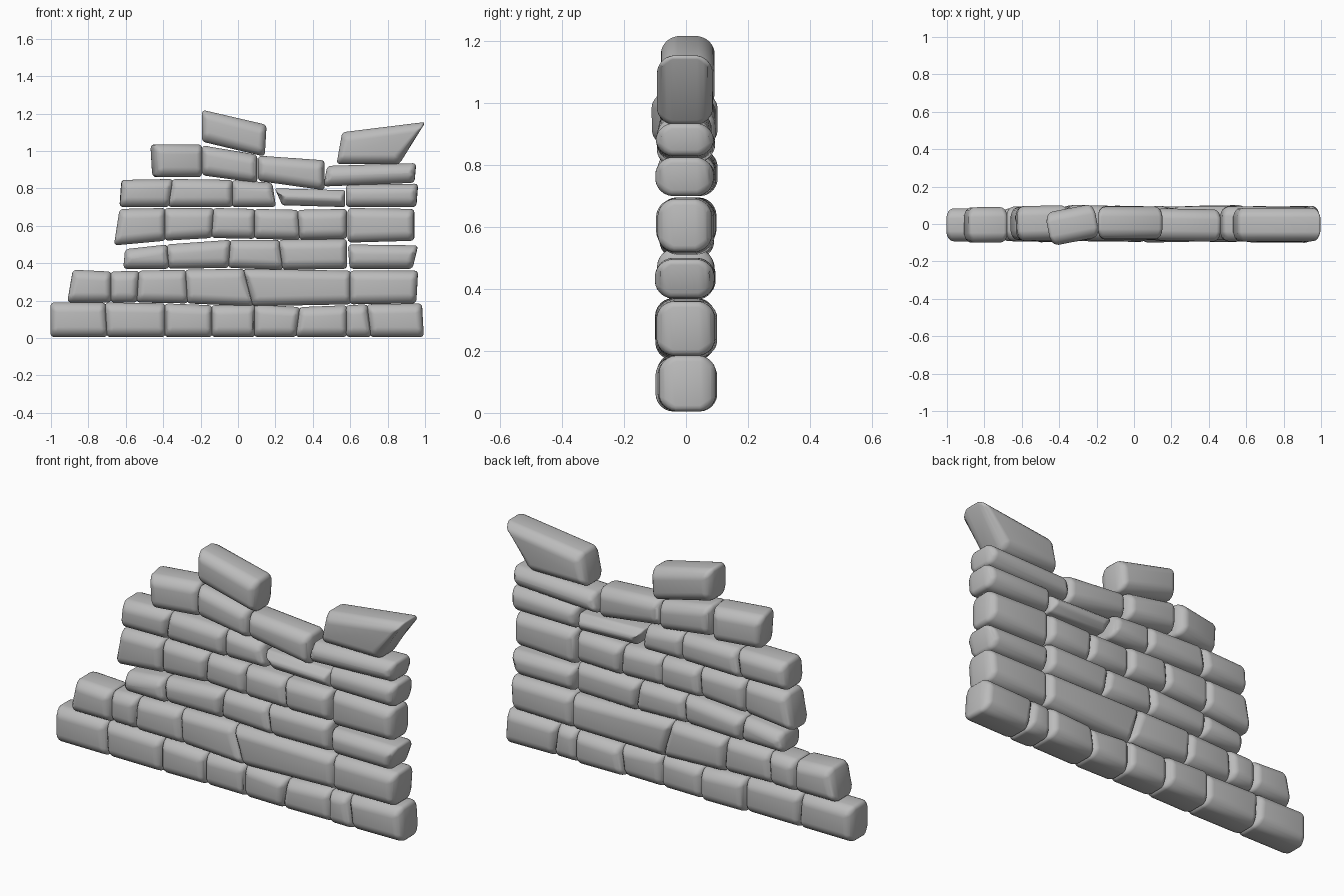
import bpy
import bmesh
import random
from math import radians
from mathutils import Matrix, Vector

cube = bpy.data.objects.get("Cube")
if cube:
    bpy.data.objects.remove(cube, do_unlink=True)

rng = random.Random(4)

# One plain grey for every stone
stone_grey = bpy.data.materials.new("stone_grey")
stone_grey.use_nodes = True
colour = (0.5, 0.5, 0.5, 1)
stone_grey.diffuse_color = colour
stone_grey.node_tree.nodes["Principled BSDF"].inputs["Base Color"].default_value = colour


def stone(name, corners, depth, shift, yaw=0.0):
    """Rounded block whose front outline is the given four corners."""
    bm = bmesh.new()
    signs = [(-1, -1), (1, -1), (1, 1), (-1, 1)]
    chamfer = 0.034
    sections = [(-depth, chamfer), (chamfer - depth, 0),
                (depth - chamfer, 0), (depth, chamfer)]
    loops = []
    for y, inset in sections:
        loop = []
        for (x, z), (sx, sz) in zip(corners, signs):
            loop.append(bm.verts.new((x - sx * inset * 0.6, y + shift, z - sz * inset)))
        loops.append(loop)

    # Skin the sections and close both ends
    for near, far in zip(loops, loops[1:]):
        for i in range(len(near)):
            j = (i + 1) % len(near)
            bm.faces.new((near[i], near[j], far[j], far[i]))
    bm.faces.new(loops[0])
    bm.faces.new(loops[-1])
    bmesh.ops.recalc_face_normals(bm, faces=bm.faces)

    # Turn the block about its own upright axis
    centre = sum((v.co for v in bm.verts), Vector()) / len(bm.verts)
    bmesh.ops.rotate(bm, verts=bm.verts, cent=centre,
                     matrix=Matrix.Rotation(radians(yaw), 3, "Z"))
    for face in bm.faces:
        face.smooth = True

    mesh = bpy.data.meshes.new(name)
    bm.to_mesh(mesh)
    bm.free()
    mesh.materials.append(stone_grey)
    block = bpy.data.objects.new(name, mesh)
    bpy.context.collection.objects.link(block)
    bevel = block.modifiers.new("worn_edges", "BEVEL")
    bevel.width = 0.022
    bevel.segments = 3
    bevel.limit_method = "NONE"
    return block


def course(name, *joints, yaw=None):
    """Lay stones between joints given as bottom x, bottom z, top x, top z."""
    for i, (left, right) in enumerate(zip(joints, joints[1:])):
        grow = 0.003
        corners = [(left[0] - grow, left[1]), (right[0] + grow, right[1]),
                   (right[2] + grow, right[3]), (left[2] - grow, left[3])]
        depth = rng.uniform(0.086, 0.096)
        shift = rng.uniform(-0.006, 0.006)
        turn = rng.uniform(-1.5, 1.5) if yaw is None else yaw
        label = name + "_stone_" + "abcdefghij"[i]
        stone(label, corners, depth, shift, turn)


# Bottom course
course("base_course",
       (-1, .005, -1, .19), (-.7, .005, -.71, .19), (-.39, .005, -.39, .185),
       (-.14, .005, -.14, .175), (.09, .005, .09, .18), (.31, .005, .33, .165),
       (.58, .005, .58, .175), (.71, .005, .69, .18), (.99, .005, .98, .185))

# Second course, with the long stone
course("second_course",
       (-.91, .19, -.88, .365), (-.68, .19, -.68, .355), (-.54, .19, -.53, .36),
       (-.27, .185, -.28, .365), (.08, .17, .03, .37), (.6, .18, .6, .36),
       (.95, .185, .96, .36))

# Third course
course("third_course",
       (-.61, .37, -.6, .475), (-.37, .37, -.38, .5), (-.05, .375, -.04, .525),
       (.24, .365, .22, .525), (.58, .37, .58, .53))
course("third_course_end", (.6, .37, .59, .5), (.93, .37, .96, .495))

# Fourth course
course("fourth_course",
       (-.66, .495, -.63, .69), (-.39, .52, -.39, .695), (-.14, .535, -.13, .695),
       (.09, .53, .09, .69), (.33, .525, .32, .685), (.58, .53, .58, .69))
course("fourth_course_end", (.59, .51, .59, .695), (.94, .52, .94, .69))

# Fifth course
course("fifth_course",
       (-.63, .7, -.62, .845), (-.37, .7, -.35, .85), (-.03, .7, -.03, .845),
       (.2, .7, .18, .83))
course("fifth_course_thin", (.24, .71, .2, .8), (.57, .7, .57, .79))
course("fifth_course_end", (.58, .7, .58, .82), (.95, .7, .96, .825))

# Broken upper course
course("upper_left", (-.45, .86, -.46, 1.035), (-.2, .86, -.2, 1.035), yaw=11)
course("upper_middle", (-.19, .87, -.19, 1.03), (.1, .83, .1, .98))
course("upper_sloped", (.11, .84, .11, .975), (.46, .79, .46, .95))
course("upper_right", (.46, .81, .48, .92), (.94, .83, .95, .935))

# Loose cap stones
course("cap_left", (-.19, 1.05, -.19, 1.22), (.14, .97, .15, 1.14), yaw=0)
course("cap_right", (.53, .93, .56, 1.1), (.86, .93, 1, 1.155), yaw=0)
